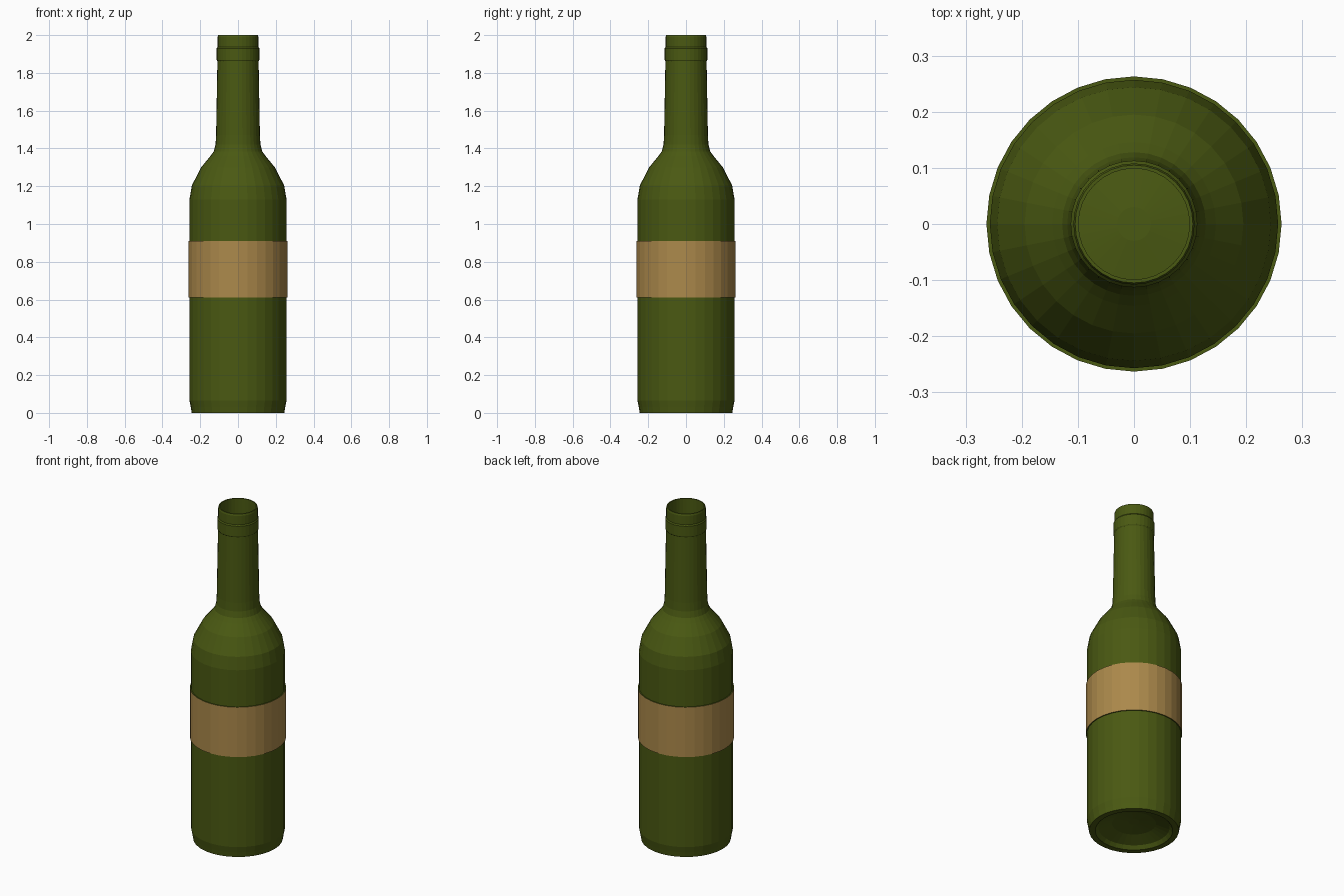
import bpy, bmesh, math

if "Cube" in bpy.data.objects:
    bpy.data.objects.remove(bpy.data.objects["Cube"])

SIDES = 32


def material(name, rgb):
    m = bpy.data.materials.new(name)
    m.diffuse_color = (*rgb, 1)
    m.use_nodes = True
    m.node_tree.nodes["Principled BSDF"].inputs["Base Color"].default_value = m.diffuse_color
    return m


green = material("bottle green", (0.068, 0.100, 0.006))
tan = material("label tan", (0.41, 0.25, 0.07))

# Profile of (radius, height): underside punt, outer wall, lip, then inner wall
outer = [
    (0.03, 0.055), (0.12, 0.045), (0.195, 0.02), (0.212, 0.0), (0.245, 0.0),
    (0.25, 0.03), (0.257, 0.065),
    (0.257, 0.61), (0.263, 0.61), (0.263, 0.91), (0.257, 0.91),   # raised label
    (0.257, 1.13), (0.244, 1.205), (0.195, 1.30), (0.146, 1.36),  # shoulder
    (0.128, 1.385), (0.119, 1.42), (0.116, 1.47),
    (0.109, 1.862), (0.113, 1.868), (0.113, 1.93), (0.108, 1.937),  # neck ring
    (0.108, 1.99), (0.105, 2.0), (0.099, 2.0),
]
inner = [
    (0.099, 1.85), (0.104, 1.47), (0.115, 1.38), (0.183, 1.29), (0.231, 1.20),
    (0.244, 1.13), (0.244, 0.065), (0.232, 0.025), (0.20, 0.032),
    (0.12, 0.058), (0.03, 0.068),
]

# Bottle: revolve the profile and cap both punt centres
bm = bmesh.new()
rings = []
for r, z in outer + inner:
    rings.append([bm.verts.new((r * math.cos(2 * math.pi * i / SIDES),
                                r * math.sin(2 * math.pi * i / SIDES), z))
                  for i in range(SIDES)])
for a, b in zip(rings, rings[1:]):
    for i in range(SIDES):
        j = (i + 1) % SIDES
        bm.faces.new((a[i], a[j], b[j], b[i]))
bm.faces.new(rings[0][::-1])
bm.faces.new(rings[-1])
bmesh.ops.recalc_face_normals(bm, faces=bm.faces)

# Label: only the raised outward-facing band is tan
for f in bm.faces:
    c = f.calc_center_median()
    if 0.62 < c.z < 0.90 and c.xy.length > 0.255:
        f.material_index = 1

mesh = bpy.data.meshes.new("wine_bottle")
bm.to_mesh(mesh)
bm.free()
mesh.materials.append(green)
mesh.materials.append(tan)
bottle = bpy.data.objects.new("wine_bottle", mesh)
bpy.context.collection.objects.link(bottle)
